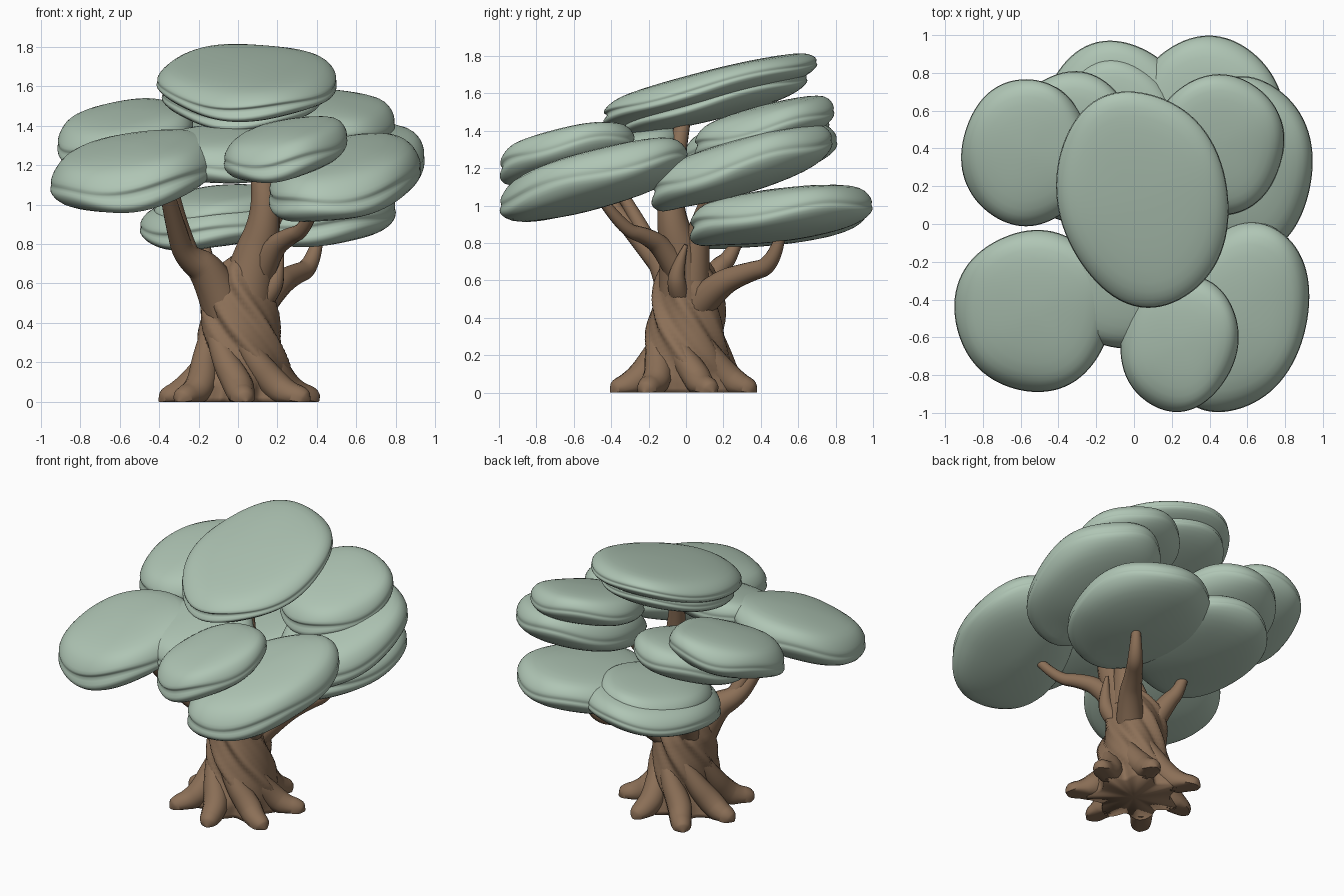
import bpy, bmesh, math
from mathutils import Vector

cube = bpy.data.objects.get("Cube")
if cube:
    bpy.data.objects.remove(cube, do_unlink=True)


def material(name, rgb):
    m = bpy.data.materials.new(name)
    m.use_nodes = True
    m.diffuse_color = (*rgb, 1)
    m.node_tree.nodes["Principled BSDF"].inputs["Base Color"].default_value = (*rgb, 1)
    return m


leaf = material("sage_green", (0.43, 0.56, 0.46))
bark = material("bark_brown", (0.26, 0.16, 0.095))


def lathe(name, rings, segs, point, mat):
    """Closed surface from rings of points, capped at both ends."""
    bm = bmesh.new()
    loops = [[bm.verts.new(point(r, 2 * math.pi * i / segs)) for i in range(segs)]
             for r in rings]
    for a, b in zip(loops, loops[1:]):
        for i in range(segs):
            j = (i + 1) % segs
            bm.faces.new((a[i], a[j], b[j], b[i]))
    for ring in (loops[0], loops[-1]):
        centre = sum((v.co for v in ring), Vector()) / segs
        tip = bm.verts.new(centre)
        for i in range(segs):
            bm.faces.new((ring[i], ring[(i + 1) % segs], tip))
    bmesh.ops.recalc_face_normals(bm, faces=bm.faces)
    me = bpy.data.meshes.new(name)
    bm.to_mesh(me)
    bm.free()
    me.materials.append(mat)
    me.shade_smooth()
    ob = bpy.data.objects.new(name, me)
    bpy.context.collection.objects.link(ob)
    return ob


# Leaf pads: flattened, sloping discs with a broken lip along the blunt front rim
PAD = [(.12, 1), (.5, .95), (.8, .8), (.92, .58), (.99, .25), (1, .08), (.985, -.02),
       (1.01, -.12), (.995, -.3), (.9, -.6), (.7, -.82), (.4, -.95), (.1, -1)]


def pad(name, centre, rx, ry, t, sx, sy, yaw=0):
    yaw = math.radians(yaw)
    seed = centre[0] * 9 + centre[1] * 5

    def point(ring, a):
        r, h = ring
        front = max(0, -math.sin(a)) * (0.6 + 0.4 * math.sin(3 * a + seed))
        if ring == PAD[6]:
            r -= 0.05 * front
        if r > .8 and h < -.1:
            h -= 0.25 * front
        r *= 1 + 0.012 * math.sin(3 * a + seed) + 0.008 * math.sin(5 * a - seed)
        h += 0.1 * r ** 4 * math.sin(4 * a + seed) * (1 if abs(h) < .6 else 0.4)
        u, v = rx * r * math.cos(a), ry * r * math.sin(a)
        x = u * math.cos(yaw) - v * math.sin(yaw)
        y = u * math.sin(yaw) + v * math.cos(yaw)
        return (centre[0] + x, centre[1] + y, centre[2] + h * t + sx * x + sy * y)

    ob = lathe(name, PAD, 40, point, leaf)
    smooth = ob.modifiers.new("Smooth", "SUBSURF")
    smooth.levels = smooth.render_levels = 1


pad("crown_pad", (.045, .135, 1.625), .45, .58, .10, .04, .25, 13)
pad("crown_under_pad", (.02, .16, 1.56), .40, .50, .10, .04, .25, 13)
pad("front_right_pad", (-.53, -.46, 1.17), .42, .43, .15, .15, .24)
pad("front_middle_pad", (.24, -.63, 1.28), .31, .365, .125, .17, .19, -14)
pad("front_left_pad", (.545, -.5, 1.135), .365, .52, .155, .10, .24, -20)
pad("centre_pad", (-.06, -.34, 1.26), .36, .32, .12, .05, .24)
pad("back_right_pad", (-.57, .375, 1.355), .345, .39, .13, .12, .24)
pad("back_right_under_pad", (-.33, .41, 1.26), .34, .40, .13, .10, .24)
pad("back_left_pad", (.45, .42, 1.42), .345, .375, .12, -.03, .25)
pad("back_left_under_pad", (.58, .30, 1.21), .365, .485, .15, .05, .28)
pad("low_right_pad", (-.10, .50, .92), .40, .47, .12, .11, .11)
pad("low_right_upper_pad", (-.10, .47, .98), .33, .40, .10, .10, .12)
pad("low_left_pad", (.39, .51, .95), .41, .49, .14, .06, .12)


# Trunk: twisted lobes that flare at the ground
TRUNK = [(0, 0, 0, .25), (.08, .015, 0, .24), (.2, .03, 0, .21), (.35, .01, 0, .2),
         (.5, 0, .01, .185), (.6, 0, .01, .165), (.68, .02, 0, .13), (.76, .06, 0, .06)]
PHASE = 0.21


def trunk_at(z):
    for a, b in zip(TRUNK, TRUNK[1:]):
        if z <= b[0] + 1e-6:
            f = (z - a[0]) / (b[0] - a[0])
            return [p + (q - p) * f for p, q in zip(a, b)]
    return TRUNK[-1]


def twist(z):
    return 3.6 * max(0, z - 0.1) - PHASE


def trunk_point(z, a):
    _, cx, cy, r = trunk_at(z)
    s = a + twist(z)
    flare = max(0, 1 - z / 0.25)
    r *= 1 + (0.07 + 0.08 * flare) * math.cos(7 * s) + 0.035 * math.sin(12 * s + 4 * z)
    return (cx + r * math.cos(a), cy + r * math.sin(a), z)


lathe("trunk", [0.76 * i / 32 for i in range(33)], 84, trunk_point, bark)


def limb(name, points):
    """Tapered tube through (x, y, z, radius), kept above the ground."""
    cu = bpy.data.curves.new(name, "CURVE")
    cu.dimensions = "3D"
    cu.bevel_depth = 1
    cu.bevel_resolution = 4
    cu.use_fill_caps = True
    cu.resolution_u = 8
    sp = cu.splines.new("NURBS")
    sp.points.add(len(points) - 1)
    for p, (x, y, z, r) in zip(sp.points, points):
        p.co = (x, y, z, 1)
        p.radius = r
    sp.order_u = 3
    sp.use_endpoint_u = True
    cu.materials.append(bark)
    ob = bpy.data.objects.new(name, cu)
    bpy.context.collection.objects.link(ob)
    bpy.ops.object.select_all(action="DESELECT")
    ob.select_set(True)
    bpy.context.view_layer.objects.active = ob
    bpy.ops.object.convert(target="MESH")
    for v in ob.data.vertices:
        v.co.z = max(0, v.co.z)
    bpy.ops.object.shade_smooth_by_angle(angle=math.radians(60))


# Roots, curling down from the trunk lobes
for i in range(7):
    a = 2 * math.pi * i / 7
    reach = 0.405 + 0.015 * math.cos(3 * i)
    path = []
    for r, z, w in ((.15, .38, .04), (.175, .22, .065), (.23, .09, .08), (.31, .035, .07),
                    (reach - .03, .02, .06), (reach, .005, .035), (reach + .012, 0, .005)):
        b = a - twist(z) + 0.12 * max(0, r - .2) / .2
        path.append((r * math.cos(b), r * math.sin(b), z, w))
    limb(f"root_{i + 1}", path)

# Branches
limb("main_branch", [(.02, 0, .45, .15), (.08, -.02, .72, .12), (.14, -.08, .92, .08),
                     (.13, -.08, 1.15, .06), (.06, 0, 1.52, .035)])
limb("front_right_branch", [(-.05, -.02, .42, .12), (-.13, -.08, .66, .10), (-.27, -.18, .74, .06),
                            (-.31, -.28, .86, .052), (-.37, -.48, 1.10, .035)])
limb("front_right_twig", [(-.24, -.17, .74, .05), (-.30, -.24, .9, .04), (-.34, -.38, 1.12, .028)])
limb("front_left_branch", [(.1, -.02, .62, .08), (.17, -.12, .78, .06), (.26, -.22, .84, .045),
                           (.34, -.33, .87, .035), (.40, -.44, 1.02, .028)])
limb("back_left_branch", [(.08, .03, .62, .10), (.13, .06, .85, .06), (.2, .1, .98, .045),
                          (.34, .16, 1.14, .035)])
limb("low_left_branch", [(.08, .06, .46, .09), (.18, .17, .58, .075), (.27, .32, .64, .055),
                         (.38, .47, .68, .045), (.41, .51, .86, .025)])
limb("low_right_branch", [(-.06, .06, .48, .08), (-.13, .16, .66, .06), (-.17, .24, .72, .04),
                          (-.18, .3, .87, .022)])
limb("broken_stub", [(.10, -.02, .48, .05), (.17, -.05, .56, .055), (.2, -.05, .66, .04),
                     (.22, .0, .79, .01)])
